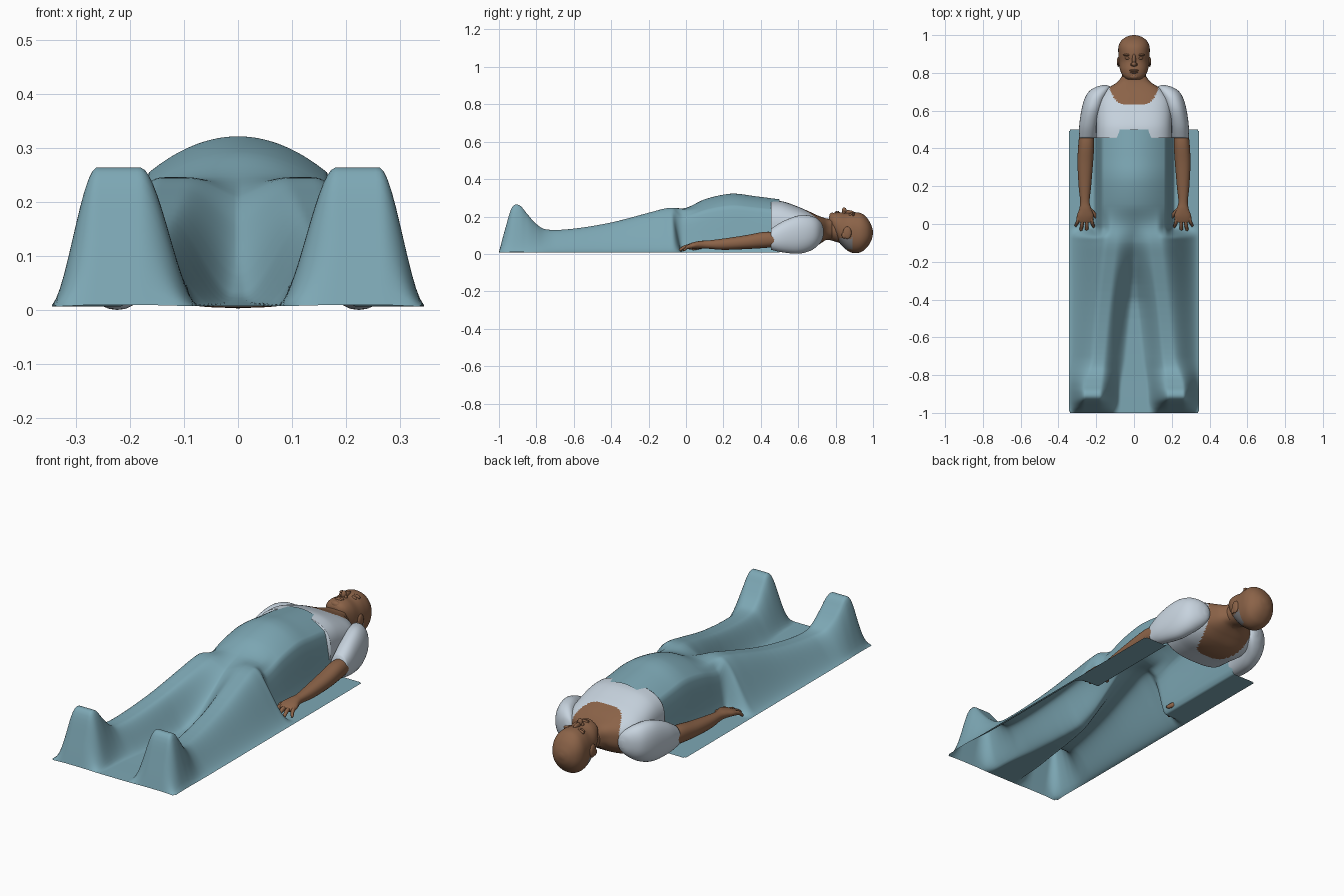
import bpy, bmesh, math
from mathutils import Vector

cube = bpy.data.objects.get("Cube")
if cube:
    bpy.data.objects.remove(cube, do_unlink=True)


def material(name, rgb):
    m = bpy.data.materials.new(name)
    m.use_nodes = True
    m.diffuse_color = (*rgb, 1)
    m.node_tree.nodes["Principled BSDF"].inputs["Base Color"].default_value = (*rgb, 1)
    return m


SKIN = material("brown skin", (.26, .125, .065))
SHIRT = material("pale shirt", (.57, .65, .73))
BLUE = material("teal blanket", (.205, .39, .46))
GREY = material("grey hair", (.2, .2, .21))


def finish(bm, name, mats, rule=None):
    """Turn a bmesh into a smooth object, colouring faces by a rule."""
    bmesh.ops.recalc_face_normals(bm, faces=bm.faces)
    for f in bm.faces:
        f.smooth = True
        if rule:
            f.material_index = rule(f.calc_center_median())
    me = bpy.data.meshes.new(name)
    bm.to_mesh(me)
    bm.free()
    for m in mats:
        me.materials.append(m)
    ob = bpy.data.objects.new(name, me)
    bpy.context.collection.objects.link(ob)
    return ob


def spline(stations, steps):
    """Catmull-Rom interpolation through tuples."""
    pts = [stations[0]] + stations + [stations[-1]]
    out = []
    for a, b, c, d in zip(pts, pts[1:], pts[2:], pts[3:]):
        for k in range(steps):
            t = k / steps
            out.append([q + .5 * t * (r - p + t * (2*p - 5*q + 4*r - s + t * (3*(q - r) + s - p)))
                        for p, q, r, s in zip(a, b, c, d)])
    return out + [stations[-1]]


def loft(name, stations, mats, rule=None, n=24, steps=5, power=2.0, side=1):
    """Skin along y through stations of (y, centre x, half width, bottom z, top z)."""
    bm = bmesh.new()
    rings = []
    for y, cx, rx, lo, hi in spline(stations, steps):
        ring = []
        for i in range(n):
            a = math.tau * i / n
            c, s = math.cos(a), math.sin(a)
            px = math.copysign(abs(c) ** (2 / power), c) * rx
            pz = math.copysign(abs(s) ** (2 / power), s) * (hi - lo) / 2
            ring.append(bm.verts.new((side * (cx + px), y, (lo + hi) / 2 + pz)))
        rings.append(ring)
    for r, q in zip(rings, rings[1:]):
        for i in range(n):
            j = (i + 1) % n
            bm.faces.new((r[i], r[j], q[j], q[i]))
    bm.faces.new(rings[0])
    bm.faces.new(rings[-1])
    return finish(bm, name, mats, rule)


def blob(name, centre, radii, mat):
    bm = bmesh.new()
    bmesh.ops.create_uvsphere(bm, u_segments=16, v_segments=10, radius=1)
    for v in bm.verts:
        v.co = Vector(a * r + c for a, r, c in zip(v.co, radii, centre))
    return finish(bm, name, [mat])


def smooth(a, b, t):
    t = min(1, max(0, (t - a) / (b - a)))
    return t * t * (3 - 2 * t)


def lookup(table, y):
    for (a, p), (b, q) in zip(table, table[1:]):
        if y <= b:
            return p + (q - p) * (y - a) / (b - a)
    return table[-1][1]


# Blanket draped over feet, legs and belly
RIDGE = [p[:2] for p in spline(
    [(-1, .01), (-.965, .14), (-.93, .25), (-.89, .26), (-.85, .215), (-.8, .16), (-.74, .13),
     (-.6, .135), (-.4, .168), (-.2, .22), (-.1, .245), (0, .25), (.1, .292), (.2, .317),
     (.27, .322), (.36, .31), (.5, .292)], 5)]
VALLEY = [p[:2] for p in spline(
    [(-1, .008), (-.5, .015), (-.35, .05), (-.2, .14), (-.1, .205), (0, .24), (.1, .285)], 5)]
LEG = [(-1, .22), (-.88, .215), (-.5, .175), (-.1, .13), (.5, .12)]


def drape(x, y):
    x = abs(x)
    top, mid, c = lookup(RIDGE, y), min(lookup(VALLEY, y), lookup(RIDGE, y)), lookup(LEG, y)
    foot = 1 - smooth(-.85, -.7, y)
    inner = smooth(c - .155 + .01 * foot, c - .035, x)
    outer = 1 - smooth(c + .01 + .035 * foot, .35, x)
    legs = .007 + (mid + (top - mid) * inner - .007) * outer
    belly = top * (1 - .22 * (x / .17) ** 2)
    body = .007 + (belly - .007) * (1 - smooth(.165, .215, x))
    k = smooth(-.075, -.015, y)
    # the belly's rounded top emerges gradually from the thighs
    if x < .17:
        k = smooth(-.08, .1, y) * (1 - smooth(.12, .17, x)) + k * smooth(.12, .17, x)
    return legs + (body - legs) * k


bm = bmesh.new()
NX, NY = 92, 180
grid = [[bm.verts.new((x, y, drape(x, y)))
         for x in (-.345 + .69 * i / NX for i in range(NX + 1))]
        for y in (-1 + 1.5 * j / NY for j in range(NY + 1))]
for r, q in zip(grid, grid[1:]):
    for i in range(NX):
        bm.faces.new((r[i], r[i + 1], q[i + 1], q[i]))
# clip the sheet's corners
bmesh.ops.delete(bm, geom=[grid[j][i] for j in (0, -1) for i in (0, -1)], context='VERTS')
finish(bm, "blanket", [BLUE])


# Upper body with a scooped neckline, lower at the back
def neckline(p):
    start = .63 if p.z > .1 else .55
    return 1 if p.y > start + (.72 - start) * (abs(p.x) / .13) ** 4 else 0


loft("shirt_torso", [(.455, 0, .2, .015, .285), (.52, 0, .2, .01, .28), (.6, 0, .2, .005, .252),
                     (.66, 0, .19, .02, .226), (.71, 0, .15, .05, .203), (.75, 0, .09, .075, .19),
                     (.78, 0, .066, .08, .187)],
     [SHIRT, SKIN], neckline, n=96, steps=14, power=2.7)
loft("neck", [(.68, 0, .1, .05, .2), (.72, 0, .085, .065, .195), (.76, 0, .07, .075, .187),
              (.8, 0, .062, .065, .19), (.85, 0, .06, .05, .16)], [SKIN])


# Head lying face up, with a grey patch of hair at the nape
def nape(p):
    return 1 if .82 < p.y < .89 and .025 < p.z < .085 else 0


loft("head", [(.764, 0, .03, .165, .198), (.772, 0, .045, .14, .212), (.79, 0, .062, .11, .22),
              (.82, 0, .075, .06, .223), (.86, 0, .08, .02, .218), (.9, 0, .083, .004, .223),
              (.94, 0, .082, .012, .216), (.97, 0, .068, .038, .19), (.99, 0, .042, .07, .155),
              (.998, 0, .018, .098, .13), (1, 0, .002, .112, .116)],
     [SKIN, GREY], nape, n=64, steps=8, power=2.2)
blob("nose_bridge", (0, .868, .218), (.010, .034, .016), SKIN)
blob("nose_tip", (0, .846, .228), (.013, .013, .021), SKIN)
blob("upper_lip", (0, .813, .221), (.024, .006, .01), SKIN)
blob("lower_lip", (0, .803, .22), (.021, .006, .01), SKIN)
blob("chin", (0, .782, .206), (.026, .016, .015), SKIN)

for side, word in ((1, "left"), (-1, "right")):
    blob(word + "_nostril", (side * .012, .844, .219), (.008, .008, .011), SKIN)
    blob(word + "_eyelid", (side * .032, .878, .206), (.016, .008, .012), SKIN)
    blob(word + "_brow", (side * .034, .895, .209), (.024, .007, .012), SKIN)
    blob(word + "_ear", (side * .082, .862, .113), (.009, .023, .033), SKIN)
    blob(word + "_ear_lobe", (side * .082, .845, .1), (.007, .013, .017), SKIN)

    # Short sleeve and shoulder
    loft(word + "_sleeve", [(.455, .245, .044, .022, .135), (.52, .238, .052, .008, .175),
                            (.6, .222, .057, .001, .205), (.66, .205, .058, .015, .205),
                            (.7, .185, .055, .04, .19), (.725, .165, .038, .07, .165),
                            (.735, .155, .012, .1, .135)],
         [SHIRT], n=32, side=side, power=2.2)

    # Bare arm and hand resting on the blanket
    loft(word + "_arm", [(.5, .25, .036, .04, .115), (.42, .253, .042, .032, .118),
                         (.32, .258, .041, .026, .1), (.2, .26, .033, .022, .082),
                         (.12, .26, .025, .028, .072), (.08, .258, .032, .028, .07),
                         (.045, .258, .044, .026, .064), (.02, .26, .043, .024, .056),
                         (.008, .26, .036, .03, .05)], [SKIN], side=side, power=2.2)
    for finger, x0, x1, tip in (("index", .228, .215, -.02), ("middle", .25, .25, -.04),
                                ("ring", .271, .28, -.038), ("little", .291, .308, -.015)):
        mid = (.03 + tip) / 2
        loft(f"{word}_{finger}_finger",
             [(.035, x0, .010, .03, .055), (mid, (x0 + x1) / 2, .0095, .026, .048),
              (tip + .008, x1, .008, .015, .032), (tip, x1, .002, .02, .025)],
             [SKIN], n=12, steps=3, side=side)
    loft(word + "_thumb", [(.085, .238, .012, .028, .055), (.055, .212, .012, .022, .046),
                           (.03, .196, .010, .016, .036), (.018, .192, .003, .022, .03)],
         [SKIN], n=12, steps=3, side=side)
